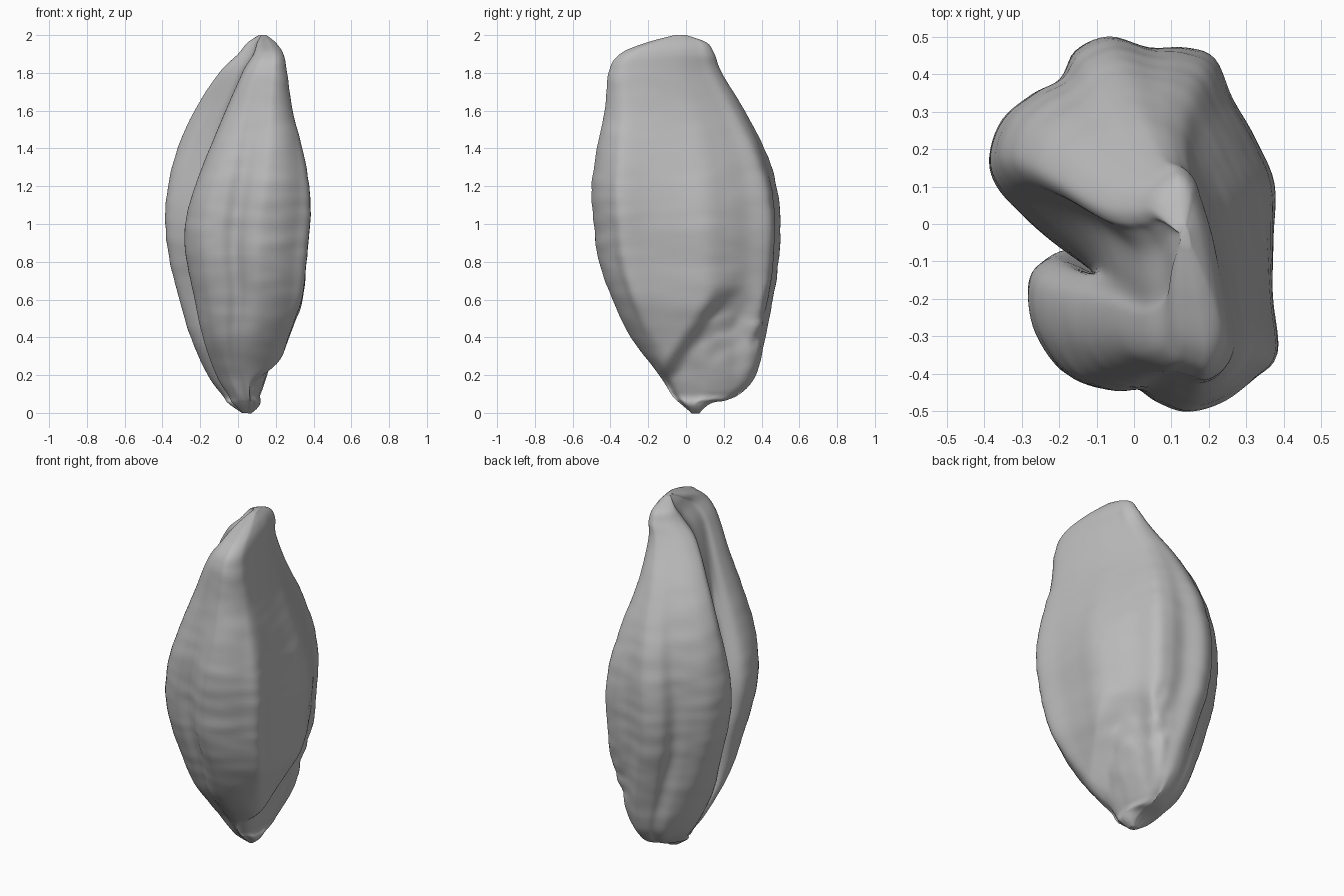
import bpy, bmesh, math
from mathutils import Vector, noise

cube = bpy.data.objects.get("Cube")
if cube:
    bpy.data.objects.remove(cube, do_unlink=True)

# Cross-section near the foot (x, y), counterclockwise from the front left corner
BASE = [(.2, -.05), (.21, 0), (.215, .06), (.22, .12), (.215, .18), (.205, .24), (.185, .3),
        (.15, .34), (.1, .36), (.05, .37), (0, .36), (-.03, .34), (-.08, .32), (-.12, .27),
        (-.155, .2), (-.16, .14), (-.145, .08), (-.12, .04), (-.08, 0), (-.1, -.01),
        (-.11, -.02), (-.115, -.04), (-.1, -.07), (-.07, -.1), (-.04, -.12), (0, -.12),
        (.04, -.14), (.09, -.14), (.14, -.12), (.18, -.09)]

# Widest cross-section, with the deep groove
MIDDLE = [(.38, -.35), (.37, -.2), (.375, -.05), (.38, .1), (.33, .22), (.27, .33), (.22, .44),
          (.14, .47), (.04, .47), (-.07, .5), (-.16, .46), (-.2, .38), (-.27, .34), (-.35, .27),
          (-.385, .17), (-.37, .09), (-.3, .01), (-.22, -.06), (-.11, -.14), (-.2, -.1),
          (-.27, -.13), (-.29, -.2), (-.27, -.3), (-.2, -.4), (-.1, -.44), (-.02, -.43),
          (.05, -.48), (.12, -.5), (.22, -.47), (.31, -.41)]

# Cross-section near the tip, where the groove opens into a shallow valley
TIP = [(.27, -.3), (.26, -.2), (.24, -.1), (.215, 0), (.19, .07), (.165, .13), (.145, .18),
       (.12, .21), (.09, .23), (.05, .24), (.01, .23), (-.03, .21), (-.08, .18), (-.12, .14),
       (-.14, .09), (-.12, .05), (-.07, .02), (-.02, -.04), (0, -.13), (.01, -.19),
       (0, -.23), (0, -.28), (.01, -.32), (.03, -.35), (.07, -.38), (.11, -.39),
       (.15, -.4), (.19, -.41), (.23, -.39), (.26, -.35)]

# Extent of each level: z, lowest x, highest x, lowest y, highest y
LEVELS = [(0, .02, .07, .03, .07), (.05, -.05, .15, -.03, .13), (.09, -.08, .18, -.07, .27),
          (.2, -.16, .22, -.14, .37), (.4, -.25, .28, -.29, .42), (.6, -.31, .34, -.39, .46),
          (.8, -.36, .36, -.46, .49), (1, -.385, .38, -.49, .5), (1.2, -.37, .375, -.5, .48),
          (1.4, -.32, .34, -.47, .415), (1.6, -.23, .29, -.43, .31), (1.8, -.1, .26, -.41, .19),
          (1.9, 0, .24, -.35, .15), (1.96, .05, .2, -.21, .11), (2, .11, .15, -.06, 0)]


def smooth_path(points, steps, closed):
    """Sample a curve that passes through all the points."""
    points = [Vector(p) for p in points]
    count = len(points)

    def at(i):
        return points[i % count] if closed else points[max(0, min(count - 1, i))]

    path = []
    for i in range(count if closed else count - 1):
        a, b, c, d = (at(i + k) for k in (-1, 0, 1, 2))
        for s in range(steps):
            t = s / steps
            path.append(b + (c - a) * (t / 2)
                        + (a * 2 - b * 5 + c * 4 - d) * (t * t / 2)
                        + (b * 3 - a - c * 3 + d) * (t ** 3 / 2))
    if not closed:
        path.append(points[-1])
    return path


def unit_outline(section):
    """Smooth a cross-section and fit it to the unit square."""
    xs, ys = zip(*section)
    width, depth = max(xs) - min(xs), max(ys) - min(ys)
    return [Vector(((p.x - min(xs)) / width, (p.y - min(ys)) / depth))
            for p in smooth_path(section, 5, True)]


def ease(value):
    value = max(0, min(1, value))
    return value * value * (3 - 2 * value)


def surface_point(base, middle, tip, level):
    """Fit the blended cross-section to a level, then add the germ hollow and wrinkles."""
    z, x_low, x_high, y_low, y_high = level
    u, v = base.lerp(middle, ease((z - .15) / .6)).lerp(tip, ease((z - .85) / .95))
    x = x_low + (x_high - x_low) * u
    y = y_low + (y_high - y_low) * v
    fade = ease(z * 8) * ease((2 - z) * 6)

    # Hollow around the germ, low on the left side
    edge = .3 + (y + .1) * 1.5
    germ = ease((edge - z) / .18) * ease((u - .5) * 3) * ease((.75 - z) * 4)
    x -= .065 * germ * ease(z * 10) * ease((.45 - y) * 5)

    # Fine wrinkles across the skin, rougher around the germ
    grain = noise.noise(Vector((x * 5, y * 5, z * 16)))
    rough = noise.noise(Vector((x * 12, y * 12, z * 14 + 7)))
    swell = 1 + fade * (.01 * grain + .06 * rough * germ)
    mid_x, mid_y = (x_low + x_high) / 2, (y_low + y_high) / 2
    return (mid_x + (x - mid_x) * swell, mid_y + (y - mid_y) * swell, z + .012 * rough * germ)


# Loft the kernel level by level
outlines = list(zip(unit_outline(BASE), unit_outline(MIDDLE), unit_outline(TIP)))
bm = bmesh.new()
rings = [[bm.verts.new(surface_point(*trio, level)) for trio in outlines]
         for level in smooth_path(LEVELS, 9, False)]
for low, high in zip(rings, rings[1:]):
    for i in range(len(outlines)):
        j = (i + 1) % len(outlines)
        bm.faces.new((low[i], low[j], high[j], high[i]))
bm.faces.new(rings[0][::-1])
bm.faces.new(rings[-1])
bmesh.ops.recalc_face_normals(bm, faces=bm.faces)

mesh = bpy.data.meshes.new("grain_kernel")
bm.to_mesh(mesh)
bm.free()
kernel = bpy.data.objects.new("grain_kernel", mesh)
bpy.context.collection.objects.link(kernel)

# Plain grey husk
husk = bpy.data.materials.new("husk_grey")
husk.use_nodes = True
colour = (.5, .5, .5, 1)
husk.diffuse_color = colour
husk.node_tree.nodes["Principled BSDF"].inputs["Base Color"].default_value = colour
mesh.materials.append(husk)

bpy.context.view_layer.objects.active = kernel
kernel.select_set(True)
bpy.ops.object.shade_smooth_by_angle(angle=math.radians(60))
